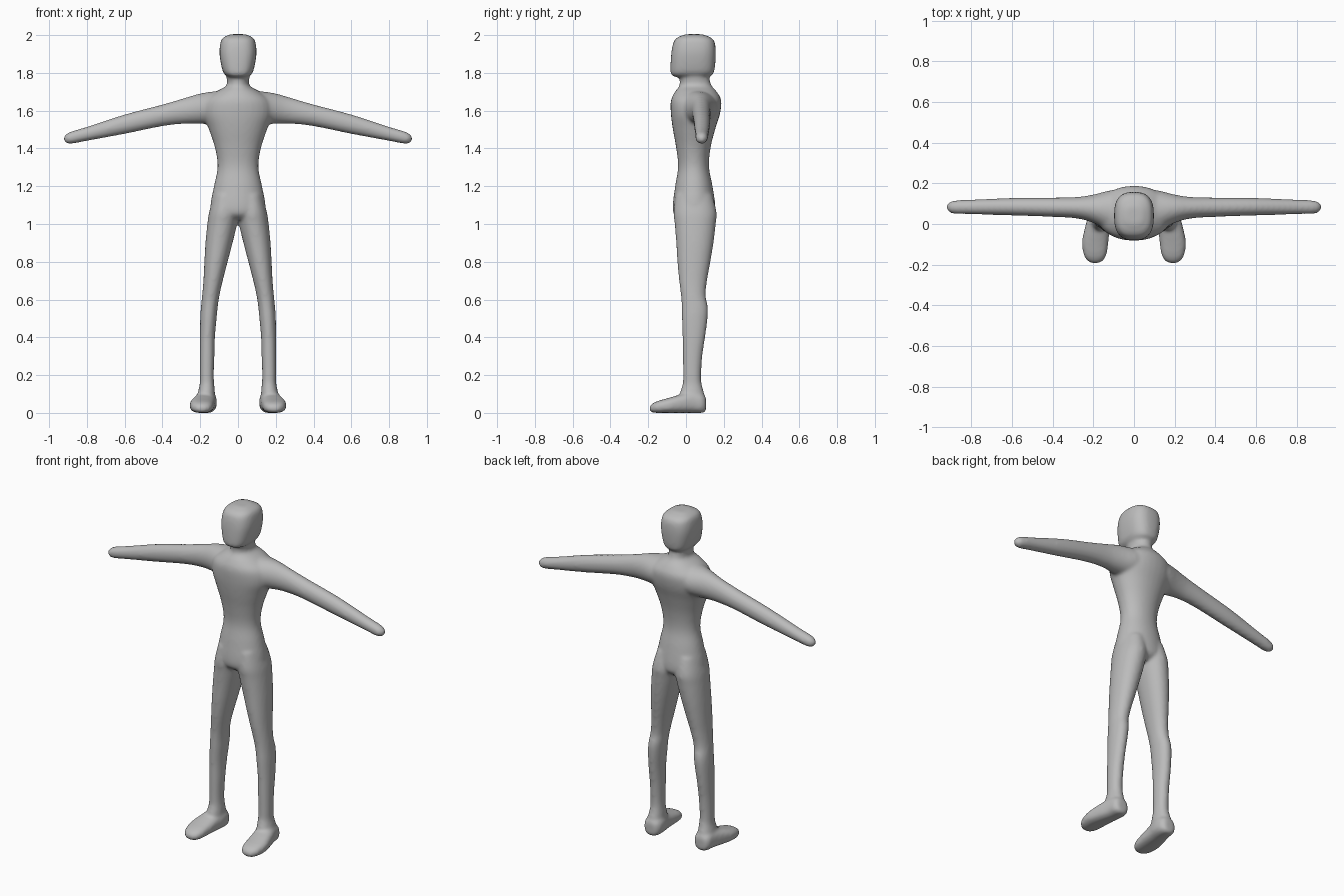
import bpy, bmesh, math
from mathutils import Vector

if "Cube" in bpy.data.objects:
    bpy.data.objects.remove(bpy.data.objects["Cube"])

skin = bpy.data.materials.new("plain grey")
skin.diffuse_color = (0.5, 0.5, 0.5, 1)
skin.use_nodes = True
skin.node_tree.nodes["Principled BSDF"].inputs["Base Color"].default_value = skin.diffuse_color
SIDES, STEPS = 32, 5


def spline(p0, p1, p2, p3, t):
    """Catmull-Rom blend of four section rows."""
    return [0.5 * (2 * b + (c - a) * t + (2 * a - 5 * b + 4 * c - d) * t * t
                   + (3 * b - a - 3 * c + d) * t ** 3)
            for a, b, c, d in zip(p0, p1, p2, p3)]


def loft(name, axis, rows, power=2.0):
    """Skin through rows of (position, u min, u max, v min, v max) along an axis."""
    bm, rings, last = bmesh.new(), [], len(rows) - 1
    for i in range(last):
        quad = [rows[max(i - 1, 0)], rows[i], rows[i + 1], rows[min(i + 2, last)]]
        for k in range(STEPS + (i == last - 1)):
            pos, u0, u1, v0, v1 = spline(*quad, k / STEPS)
            ring = []
            for s in range(SIDES):
                a = 2 * math.pi * s / SIDES
                c, d = math.cos(a), math.sin(a)
                u = (u0 + u1) / 2 + (u1 - u0) / 2 * math.copysign(abs(c) ** (2 / power), c)
                v = (v0 + v1) / 2 + (v1 - v0) / 2 * math.copysign(abs(d) ** (2 / power), d)
                co = {"x": (pos, u, v), "y": (u, pos, v), "z": (u, v, pos)}[axis]
                ring.append(bm.verts.new(Vector(co)))
            rings.append(ring)
    for a, b in zip(rings, rings[1:]):
        for s in range(SIDES):
            t = (s + 1) % SIDES
            bm.faces.new((a[s], a[t], b[t], b[s]))
    bm.faces.new(rings[0][::-1])
    bm.faces.new(rings[-1])
    bmesh.ops.recalc_face_normals(bm, faces=bm.faces)
    mesh = bpy.data.meshes.new(name)
    bm.to_mesh(mesh)
    bm.free()
    mesh.materials.append(skin)
    ob = bpy.data.objects.new(name, mesh)
    bpy.context.collection.objects.link(ob)
    return ob


def mirrored(ob):
    """Copy of a limb on the other side of the body."""
    bm = bmesh.new()
    bm.from_mesh(ob.data)
    for v in bm.verts:
        v.co.x = -v.co.x
    bmesh.ops.reverse_faces(bm, faces=bm.faces)
    twin = ob.copy()
    twin.data = ob.data.copy()
    bm.to_mesh(twin.data)
    bm.free()
    bpy.context.collection.objects.link(twin)
    return twin


# Torso and neck: (z, x range, y range)
torso = loft("torso", "z", [
    (1.02, -.07, .07, -.03, .11),
    (1.05, -.13, .13, -.065, .15),
    (1.10, -.145, .145, -.07, .155),
    (1.20, -.127, .127, -.057, .14),
    (1.30, -.108, .108, -.042, .122),
    (1.40, -.122, .122, -.052, .13),
    (1.50, -.155, .155, -.07, .155),
    (1.58, -.185, .185, -.08, .18),
    (1.65, -.175, .175, -.08, .187),
    (1.695, -.12, .12, -.06, .165),
    (1.73, -.062, .062, -.035, .135),
    (1.77, -.06, .06, -.035, .125),
    (1.83, -.06, .06, -.035, .125)], 2.1)

# Head: rounded block with a flat chin
head = loft("head", "z", [
    (1.775, -.04, .04, -.055, .09),
    (1.787, -.068, .068, -.078, .138),
    (1.82, -.085, .085, -.082, .152),
    (1.90, -.098, .098, -.078, .158),
    (1.96, -.092, .092, -.066, .152),
    (1.985, -.077, .077, -.045, .13),
    (2.002, -.04, .04, 0, .085)], 2.7)

# Arm: (x, y range, z range)
arm = loft("arm", "x", [
    (.06, -.05, .17, 1.54, 1.705),
    (.12, -.035, .165, 1.525, 1.70),
    (.20, .005, .145, 1.528, 1.688),
    (.28, .027, .133, 1.528, 1.665),
    (.40, .035, .130, 1.515, 1.63),
    (.60, .042, .128, 1.474, 1.577),
    (.80, .048, .120, 1.437, 1.512),
    (.88, .050, .116, 1.422, 1.488),
    (.908, .058, .108, 1.425, 1.475),
    (.923, .076, .092, 1.44, 1.46)])

# Leg: (z, x range, y range)
leg = loft("leg", "z", [
    (.04, .12, .22, -.03, .10),
    (.10, .122, .213, -.032, .096),
    (.15, .126, .203, -.018, .083),
    (.20, .128, .202, -.016, .08),
    (.30, .125, .202, -.017, .087),
    (.40, .122, .202, -.018, .102),
    (.50, .113, .2, -.022, .115),
    (.56, .107, .196, -.023, .116),
    (.62, .098, .19, -.027, .104),
    (.70, .08, .183, -.037, .112),
    (.80, .054, .178, -.046, .13),
    (.90, .028, .172, -.052, .146),
    (1.0, .004, .162, -.06, .158),
    (1.06, -.005, .153, -.066, .162),
    (1.15, .0, .13, -.055, .14)], 2.1)

# Foot: (y, x range, z range)
foot = loft("foot", "y", [
    (-.193, .175, .208, .01, .03),
    (-.18, .152, .23, .0, .045),
    (-.15, .135, .248, -.003, .06),
    (-.09, .126, .256, -.003, .077),
    (-.02, .12, .242, -.003, .097),
    (.04, .112, .226, -.003, .11),
    (.085, .118, .218, -.003, .10),
    (.106, .138, .2, .005, .08)], 2.6)

# Fuse everything into one smooth figure
parts = [torso, head, arm, leg, foot] + [mirrored(o) for o in (arm, leg, foot)]
bpy.ops.object.select_all(action="DESELECT")
for ob in parts:
    ob.select_set(True)
bpy.context.view_layer.objects.active = torso
bpy.ops.object.join()
figure = bpy.context.view_layer.objects.active
figure.name = "figure"
remesh = figure.modifiers.new("fuse", "REMESH")
remesh.mode, remesh.voxel_size, remesh.use_smooth_shade = "VOXEL", 0.009, True
soften = figure.modifiers.new("soften", "SMOOTH")
soften.factor, soften.iterations = 0.5, 9
for name in ("fuse", "soften"):
    bpy.ops.object.modifier_apply(modifier=name)
bpy.ops.object.shade_smooth()

# Stand the soles on the floor
low = min(v.co.z for v in figure.data.vertices)
for v in figure.data.vertices:
    v.co.z -= low
if not figure.data.materials:
    figure.data.materials.append(skin)
